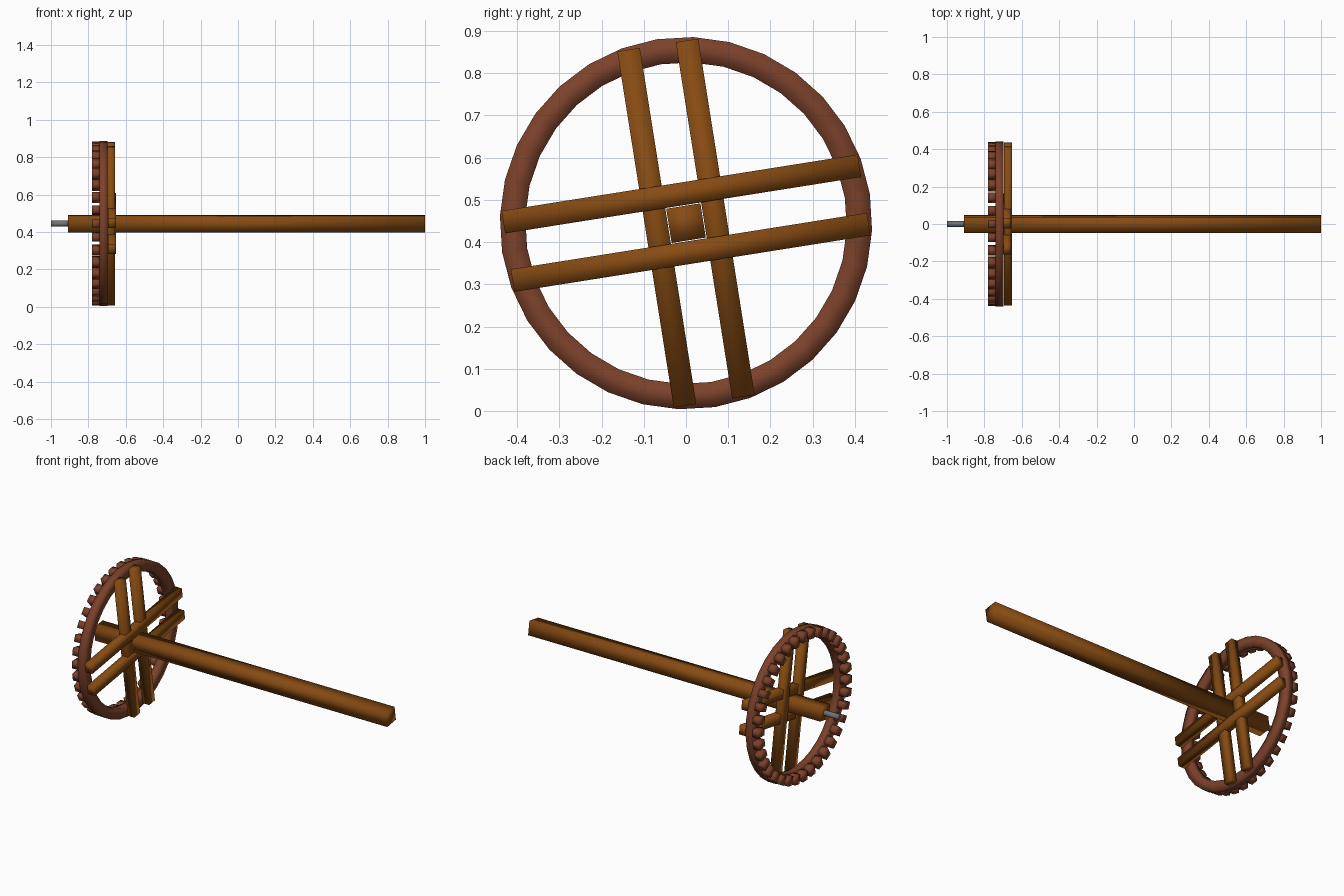
import bpy, bmesh, math
from mathutils import Matrix, Vector

if "Cube" in bpy.data.objects:
    bpy.data.objects.remove(bpy.data.objects["Cube"])

TILT = math.radians(9)
CENTRE = Vector((0, 0, 0.445))
# everything is built around the x axis, then turned by TILT and lifted
PLACE = Matrix.Translation(CENTRE) @ Matrix.Rotation(TILT, 4, 'X')


def material(name, rgb):
    m = bpy.data.materials.new(name)
    m.diffuse_color = (*rgb, 1)
    m.use_nodes = True
    m.node_tree.nodes["Principled BSDF"].inputs["Base Color"].default_value = m.diffuse_color
    return m


OAK = material("oak wood", (0.24, 0.07, 0.006))
RED = material("reddish wood", (0.20, 0.054, 0.024))
IRON = material("grey iron", (0.16, 0.17, 0.19))


def finish(bm, name, mat, smooth=True):
    bmesh.ops.recalc_face_normals(bm, faces=bm.faces)
    bm.transform(PLACE)
    me = bpy.data.meshes.new(name)
    bm.to_mesh(me)
    bm.free()
    me.materials.append(mat)
    for p in me.polygons:
        p.use_smooth = smooth
    ob = bpy.data.objects.new(name, me)
    bpy.context.collection.objects.link(ob)
    return ob


def add_box(bm, lo, hi, turn=Matrix()):
    lo, hi = Vector(lo), Vector(hi)
    m = turn @ Matrix.Translation((lo + hi) / 2) @ Matrix.Diagonal((*(hi - lo), 1))
    bmesh.ops.create_cube(bm, size=1, matrix=m)


# square axle
bm = bmesh.new()
add_box(bm, (-0.91, -0.041, -0.041), (1.0, 0.041, 0.041))
finish(bm, "axle", OAK)

# iron pivot pin at the wheel end
bm = bmesh.new()
bmesh.ops.create_cone(bm, cap_ends=True, segments=12, radius1=0.016, radius2=0.016,
                      depth=0.12, matrix=Matrix.Translation((-0.94, 0, 0))
                      @ Matrix.Rotation(math.pi / 2, 4, 'Y'))
finish(bm, "pivot_pin", IRON)

# paired clasp arms on each side of the axle
for side, label in ((-1, "a"), (1, "b")):
    a, b = sorted((side * 0.043, side * 0.097))
    bm = bmesh.new()
    add_box(bm, (-0.695, -0.427, a), (-0.652, 0.427, b))
    finish(bm, "cross_arm_" + label, OAK)
    bm = bmesh.new()
    add_box(bm, (-0.70, a, -0.427), (-0.657, b, 0.427))
    finish(bm, "upright_arm_" + label, OAK)

# rim: rectangular section swept in 32 steps
bm = bmesh.new()
SECTION = [(-0.74, 0.381), (-0.74, 0.441), (-0.698, 0.441), (-0.698, 0.381)]
N = 32
rings = []
for i in range(N):
    t = 2 * math.pi * i / N
    rings.append([bm.verts.new((x, r * math.cos(t), r * math.sin(t))) for x, r in SECTION])
for i in range(N):
    p, q = rings[i], rings[(i + 1) % N]
    for k in range(4):
        bm.faces.new((p[k], p[(k + 1) % 4], q[(k + 1) % 4], q[k]))
finish(bm, "rim", RED)

# cogs on the outer face of the rim
bm = bmesh.new()
for i in range(36):
    turn = Matrix.Rotation(2 * math.pi * i / 36 - TILT, 4, 'X')
    add_box(bm, (-0.78, 0.383, -0.021), (-0.735, 0.438, 0.021), turn)
finish(bm, "cogs", RED)
